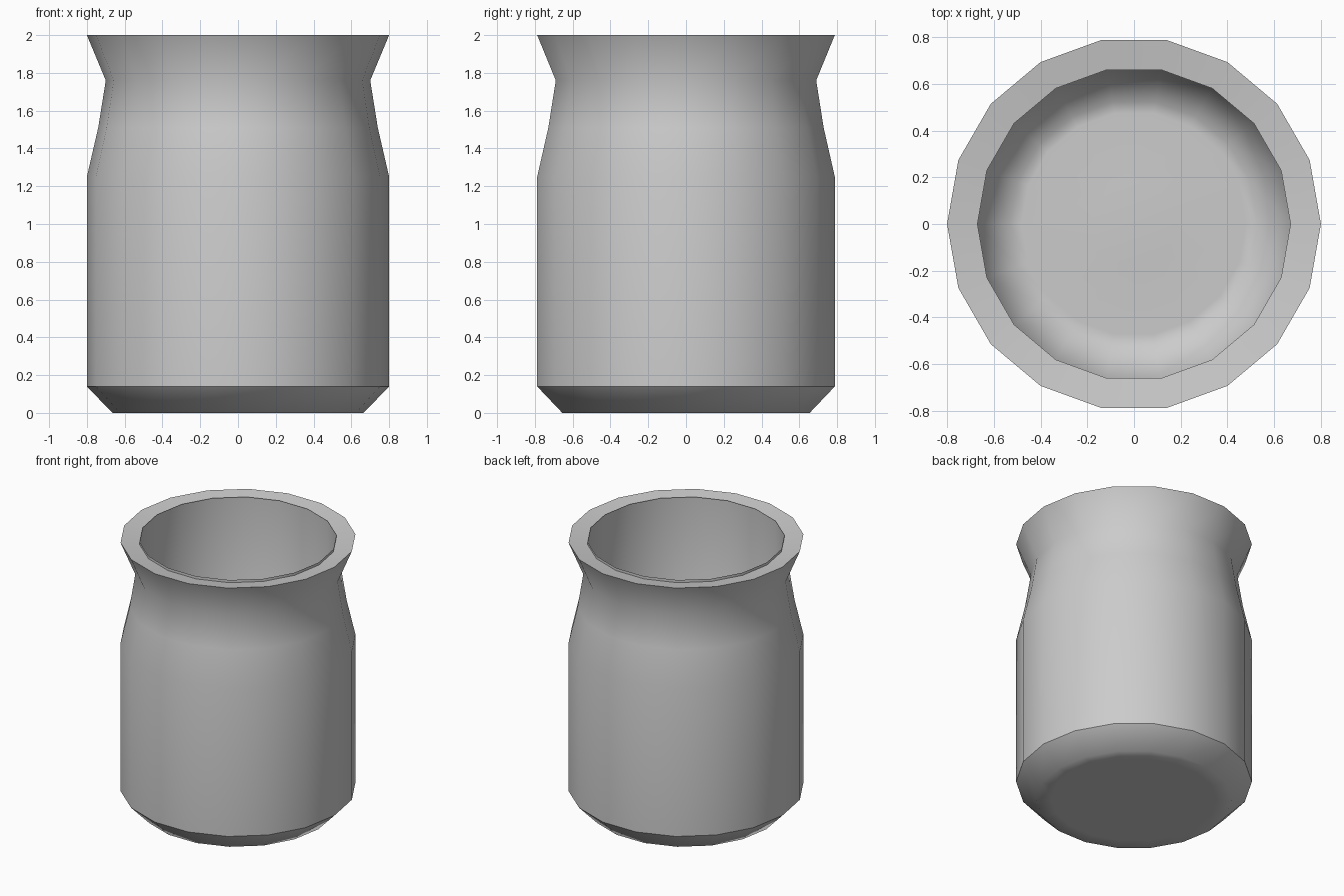
import bpy, bmesh
from math import cos, sin, tau

if "Cube" in bpy.data.objects:
    bpy.data.objects.remove(bpy.data.objects["Cube"])

SIDES = 18


def lathe(name, profile, sharp=()):
    """Spin an (r, z) profile around z; r = 0 ends become fans, sharp = ring indices with hard edges."""
    bm = bmesh.new()
    rings = []
    for r, z in profile:
        n = 1 if r == 0 else SIDES
        rings.append([bm.verts.new((r * cos(tau * i / SIDES), r * sin(tau * i / SIDES), z))
                      for i in range(n)])
    for a, b in zip(rings, rings[1:]):
        for i in range(SIDES):
            j = (i + 1) % SIDES
            if len(a) == 1:
                f = bm.faces.new((a[0], b[j], b[i]))
            elif len(b) == 1:
                f = bm.faces.new((a[i], a[j], b[0]))
            else:
                f = bm.faces.new((a[i], a[j], b[j], b[i]))
            f.smooth = True
    for k in sharp:
        for i in range(SIDES):
            bm.edges.get((rings[k][i], rings[k][(i + 1) % SIDES])).smooth = False
    mesh = bpy.data.meshes.new(name)
    bm.to_mesh(mesh)
    bm.free()
    obj = bpy.data.objects.new(name, mesh)
    bpy.context.collection.objects.link(obj)
    return obj


# Outer shell: flat base, chamfer, straight body, narrowed neck, flared rim
lathe("jar_body", [(0, 0), (0.56, 0), (0.665, 0), (0.80, 0.14), (0.80, 1.25),
                   (0.74, 1.51), (0.70, 1.76), (0.80, 2.0), (0.67, 1.98)], sharp=(3, 7))

# Inner wall with a chamfered floor and a faint rise in the middle
lathe("jar_interior", [(0.67, 2.0), (0.67, 0.27), (0.53, 0.13), (0.48, 0.13),
                       (0.18, 0.13), (0, 0.145)])
